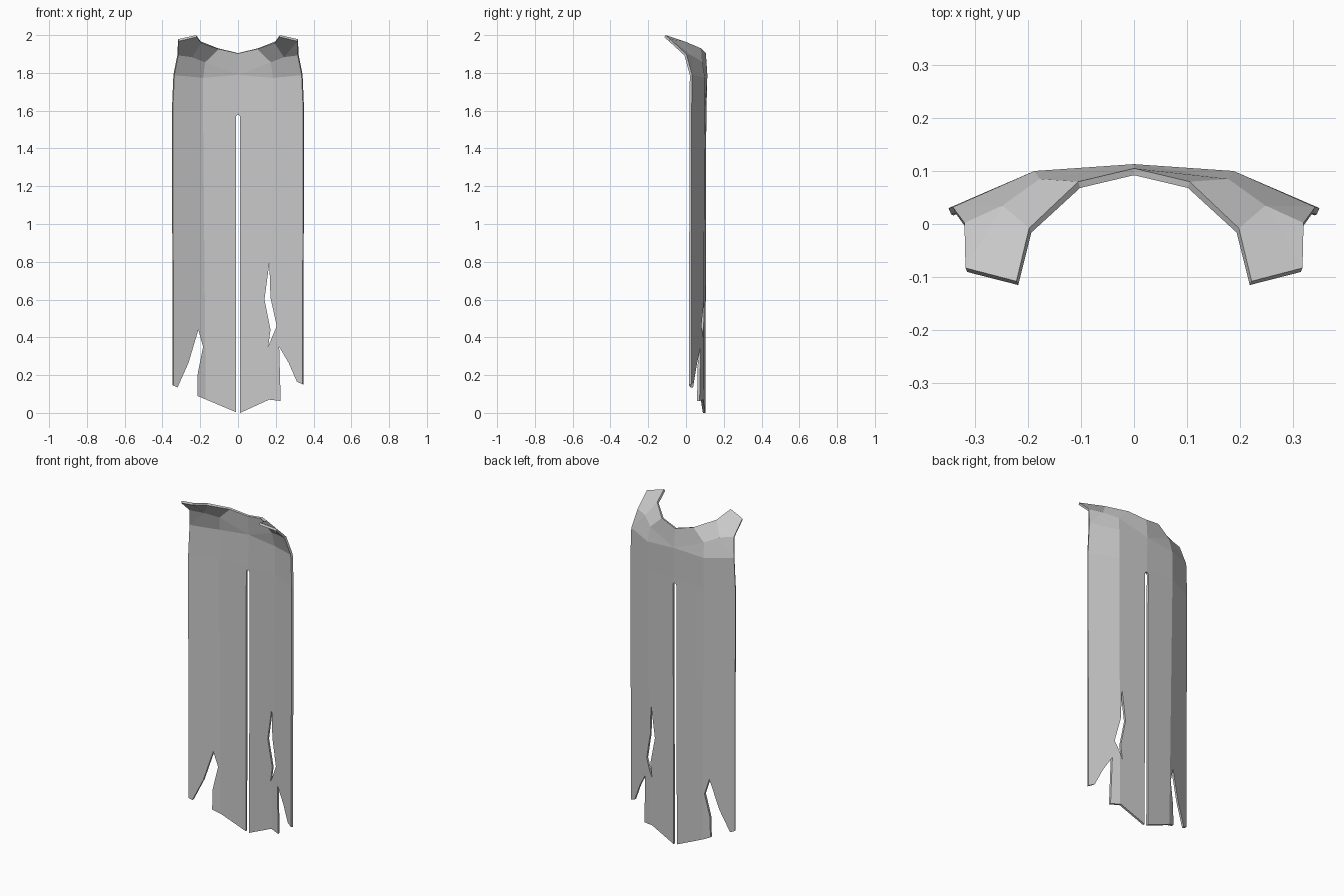
import bpy
import bmesh

default = bpy.data.objects.get("Cube")
if default:
    bpy.data.objects.remove(default, do_unlink=True)

cloth = bpy.data.materials.new("grey cloth")
cloth.use_nodes = True
grey = (0.58, 0.58, 0.58, 1)
cloth.diffuse_color = grey
cloth.node_tree.nodes["Principled BSDF"].inputs["Base Color"].default_value = grey


def add_object(name, bm):
    mesh = bpy.data.meshes.new(name)
    bm.to_mesh(mesh)
    bm.free()
    ob = bpy.data.objects.new(name, mesh)
    bpy.context.collection.objects.link(ob)
    mesh.materials.append(cloth)
    return ob


# Named points of one half of the cape sheet
half = {
    "hem_mid": (0, .103, -.1), "hem_fold": (.172, .09, -.1), "hem_side": (.345, .028, -.1),
    "back_mid": (0, .108, 1.6), "back_fold": (.188, .1, 1.6), "back_side": (.35, .03, 1.6),
    "yoke_mid": (0, .113, 1.79), "yoke_fold": (.188, .1, 1.775), "yoke_side": (.342, .032, 1.79),
    "neck_mid": (0, .105, 1.905), "neck_back": (.105, .08, 1.93), "neck_side": (.198, -.008, 1.967),
    "shoulder_back": (.178, .085, 1.86), "shoulder": (.248, .035, 1.89),
    "arm": (.32, .002, 1.9), "tip_in": (.222, -.108, 2), "tip_out": (.318, -.083, 1.978),
}
panels = [
    "hem_mid hem_fold back_fold back_mid", "hem_fold hem_side back_side back_fold",
    "back_mid back_fold yoke_fold yoke_mid", "back_fold back_side yoke_side yoke_fold",
    "yoke_mid yoke_fold shoulder_back", "yoke_mid shoulder_back neck_back neck_mid",
    "yoke_fold yoke_side shoulder shoulder_back", "yoke_side arm shoulder",
    "shoulder_back shoulder neck_side neck_back", "shoulder arm tip_out",
    "shoulder tip_out tip_in neck_side",
]

# Mirrored sheet
bm = bmesh.new()
for side in (1, -1):
    pts = {k: bm.verts.new((side * x, y, z)) for k, (x, y, z) in half.items()}
    for panel in panels:
        loop = [pts[k] for k in panel.split()]
        bm.faces.new(loop[::-side])
bmesh.ops.remove_doubles(bm, verts=bm.verts, dist=0.0005)
bm.normal_update()
# Outside of the sheet faces backwards
bm.faces.ensure_lookup_table()
if bm.faces[0].normal.y < 0:
    bmesh.ops.reverse_faces(bm, faces=bm.faces[:])
cape = add_object("cape", bm)
solid = cape.modifiers.new("thickness", "SOLIDIFY")
solid.thickness = 0.013
solid.offset = -1


def cut(name, outline):
    """Cut an x-z outline through the cape."""
    bm = bmesh.new()
    face = bm.faces.new([bm.verts.new((x, -.5, z)) for x, z in outline])
    out = bmesh.ops.extrude_face_region(bm, geom=[face])
    moved = [v for v in out["geom"] if isinstance(v, bmesh.types.BMVert)]
    bmesh.ops.translate(bm, verts=moved, vec=(0, 1, 0))
    bmesh.ops.recalc_face_normals(bm, faces=bm.faces)
    cutter = add_object(name, bm)
    cutter.hide_render = True
    mod = cape.modifiers.new(name, "BOOLEAN")
    mod.operation = "DIFFERENCE"
    mod.solver = "EXACT"
    mod.object = cutter
    return cutter


# Ragged hem with the centre slit, and the separate tear
cutters = [
    cut("hem_cutter", [
        (-.5, -.3), (-.5, .16), (-.35, .148), (-.32, .135), (-.262, .265), (-.21, .44),
        (-.185, .35), (-.213, .21), (-.215, .09), (-.011, .004), (-.011, 1.568),
        (-.006, 1.576), (.006, 1.576), (.011, 1.568), (.011, 0), (.165, .07), (.226, .063),
        (.218, .35), (.268, .265), (.312, .165), (.345, .15), (.5, .15), (.5, -.3)]),
    cut("tear_cutter", [
        (.166, .795), (.14, .6), (.172, .44), (.16, .352), (.205, .46), (.172, .61)]),
]

# Bake the cuts and drop the helpers
bpy.context.view_layer.update()
graph = bpy.context.evaluated_depsgraph_get()
baked = bpy.data.meshes.new_from_object(cape.evaluated_get(graph))
cape.modifiers.clear()
cape.data = baked
baked.materials.clear()
baked.materials.append(cloth)
for poly in baked.polygons:
    poly.material_index = 0
    poly.use_smooth = False
for cutter in cutters:
    bpy.data.objects.remove(cutter, do_unlink=True)
